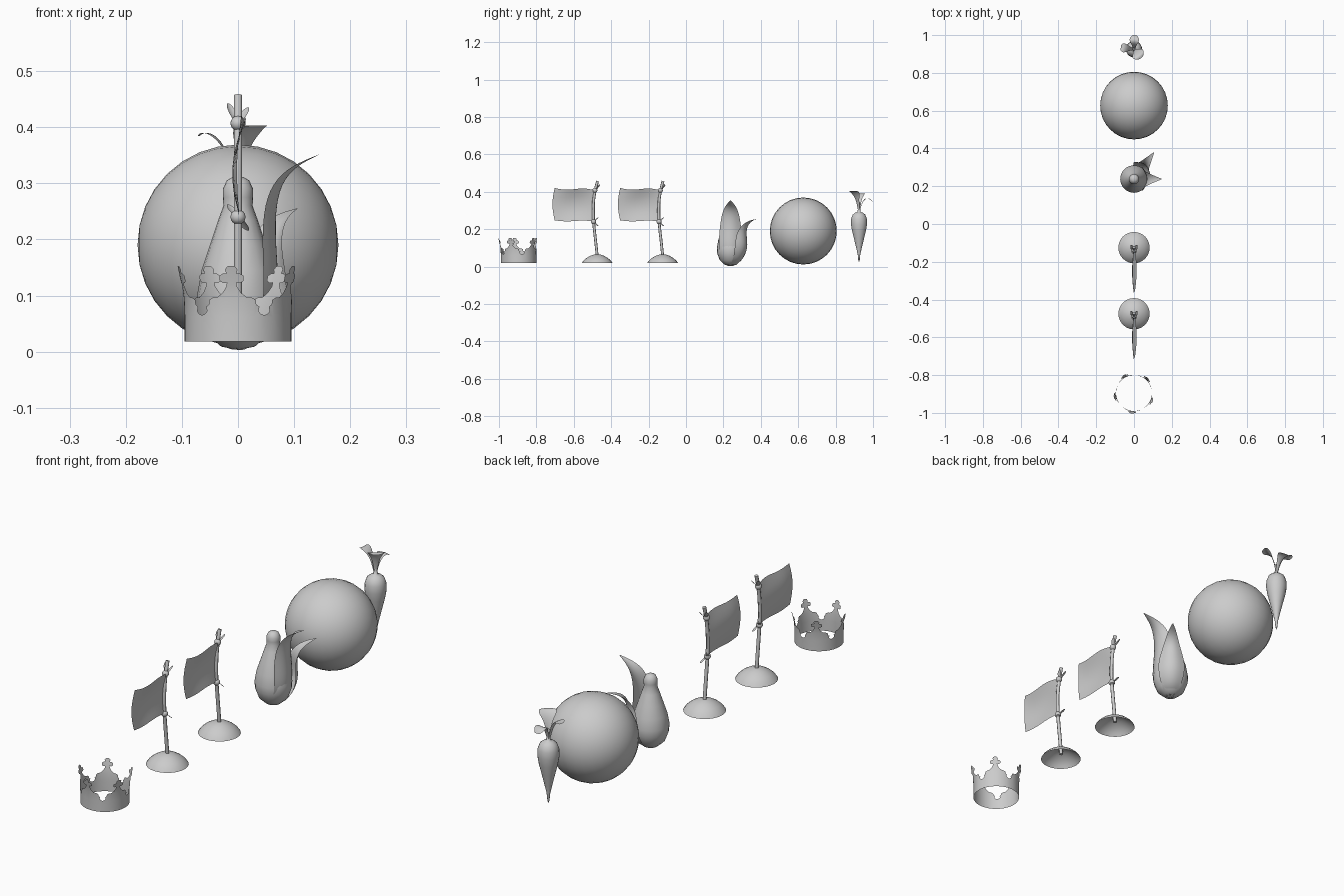
import bpy, bmesh
from math import sin, cos, pi, radians
from mathutils import Matrix

if "Cube" in bpy.data.objects:
    bpy.data.objects.remove(bpy.data.objects["Cube"])


def add_mesh(name, bm, sub=0):
    """Turn a bmesh into a smooth-shaded object."""
    me = bpy.data.meshes.new(name)
    for f in bm.faces:
        f.smooth = True
    bm.to_mesh(me)
    bm.free()
    ob = bpy.data.objects.new(name, me)
    bpy.context.collection.objects.link(ob)
    if sub:
        m = ob.modifiers.new("smooth", 'SUBSURF')
        m.levels = m.render_levels = sub
    return ob


def grid(name, rows, sub=0):
    """Skin a surface over rows of points."""
    bm = bmesh.new()
    vs = [[bm.verts.new(p) for p in r] for r in rows]
    for a, b in zip(vs, vs[1:]):
        for i in range(len(a) - 1):
            bm.faces.new((a[i], a[i + 1], b[i + 1], b[i]))
    return add_mesh(name, bm, sub)


def lathe(name, x, y, profile, n=24):
    """Revolve (radius, z) points round a vertical axis."""
    rows = [[(x + r * cos(2 * pi * i / n), y + r * sin(2 * pi * i / n), z)
             for i in range(n + 1)] for r, z in profile]
    ob = grid(name, rows)
    bm = bmesh.new()
    bm.from_mesh(ob.data)
    bmesh.ops.remove_doubles(bm, verts=bm.verts, dist=1e-5)
    bm.to_mesh(ob.data)
    bm.free()
    return ob


def leaf(name, x, y, az, path, widths, cup=0.3):
    """Cupped leaf following (radius, z) points in the direction az."""
    a = radians(az)
    rows = []
    for (r, z), w in zip(path, widths):
        row = []
        for u in (-1, -0.5, 0, 0.5, 1):
            q, t = r - cup * w * u * u, w * u
            row.append((x + q * cos(a) - t * sin(a), y + q * sin(a) + t * cos(a), z))
        rows.append(row)
    return grid(name, rows, 2)


def ball(name, loc, r, nu=12, nv=8):
    bm = bmesh.new()
    bmesh.ops.create_uvsphere(bm, u_segments=nu, v_segments=nv, radius=r,
                              matrix=Matrix.Translation(loc) @ Matrix.Rotation(pi / 2, 4, 'Y'))
    return add_mesh(name, bm)


# Crown: one unrolled point, sliced, then wrapped into a ring of five
HALF = [(0, .153), (.006, .152), (.010, .146), (.008, .139), (.014, .139), (.020, .135),
        (.020, .126), (.014, .122), (.008, .123), (.009, .116), (.016, .105), (.026, .097),
        (.036, .096), (.043, .092), (.044, .084), (.050, .080), (.048, .072), (.053, .067)]
R, CY = .095, -.895
seg = 2 * pi * R / 5
bm = bmesh.new()
for k in range(5):
    part = bmesh.new()
    right = HALF + [(seg / 2, .065), (seg / 2, .018)]
    left = [(-u, z) for u, z in right[:0:-1]]
    part.faces.new([part.verts.new((u, 0, z)) for u, z in right + left])
    for i in range(-5, 6):
        geom = part.verts[:] + part.edges[:] + part.faces[:]
        bmesh.ops.bisect_plane(part, geom=geom, plane_co=(i * seg / 12, 0, 0), plane_no=(1, 0, 0))
    for z in (.062, .095, .12):
        geom = part.verts[:] + part.edges[:] + part.faces[:]
        bmesh.ops.bisect_plane(part, geom=geom, plane_co=(0, 0, z), plane_no=(0, 0, 1))
    bmesh.ops.triangulate(part, faces=part.faces[:])
    for v in part.verts:
        a = radians(-96.5 + 72 * k) + v.co.x / R
        r = R + .013 * (max(0, v.co.z - .08) / .07) ** 1.5
        v.co = (r * cos(a), CY + r * sin(a), v.co.z)
    tmp = bpy.data.meshes.new("tmp")
    part.to_mesh(tmp)
    part.free()
    bm.from_mesh(tmp)
    bpy.data.meshes.remove(tmp)
bmesh.ops.remove_doubles(bm, verts=bm.verts, dist=1e-5)
add_mesh("crown", bm)


# Flags: mound, bent pole, rippled cloth and two tied knots
def flag(tag, y):
    lathe("mound_" + tag, 0, y, [(.083, .018), (.074, .031), (.058, .045), (.038, .057),
                                 (.018, .064), (0, .066)])
    cu = bpy.data.curves.new("pole_" + tag, 'CURVE')
    cu.dimensions = '3D'
    cu.bevel_depth, cu.bevel_resolution, cu.use_fill_caps = .0075, 2, True
    pts = [(.002, .04), (-.006, .12), (-.018, .22), (-.023, .31), (-.014, .40), (.002, .457)]
    sp = cu.splines.new('NURBS')
    sp.points.add(len(pts) - 1)
    for p, (dy, z) in zip(sp.points, pts):
        p.co = (0, y + dy, z, 1)
    sp.use_endpoint_u, sp.order_u, sp.resolution_u = True, 3, 4
    bpy.context.collection.objects.link(bpy.data.objects.new("pole_" + tag, cu))
    rows = []
    for j in range(9):
        v = j / 8
        row = []
        for i in range(11):
            u = i / 10
            x = (.012 * v - .018 * sin(pi * v)) * sin(pi * min(1, u * .8 + .1)) + .002
            dy = -.012 - .215 * u - .012 * u * sin(pi * v)
            z = .24 + .168 * v + (.012 * u + .006 * sin(2 * pi * u)) * (1 if v > .5 else .6)
            row.append((x, y + dy, z))
        rows.append(row)
    grid("cloth_" + tag, rows)
    for nm, z, dy, ups in (("top", .407, -.012, (.035, .028)), ("low", .24, -.019, (.022, -.024))):
        ball(f"knot_{nm}_{tag}", (0, y + dy, z), .0135)
        for az, up in zip((125, 55), ups):
            leaf(f"knot_tail_{nm}_{az}_{tag}", 0, y + dy, az,
                 [(.004, z), (.016, z + up * .4), (.026, z + up * .8), (.031, z + up)],
                 [.003, .007, .008, .003])


flag("a", -.475)
flag("b", -.125)

# Corn: rounded cob with a knob, wrapped in husk leaves
HY = .238
lathe("cob", 0, HY, [(0, .003), (.03, .009), (.057, .033), (.071, .07), (.073, .10), (.065, .145),
                     (.05, .19), (.035, .235), (.026, .26), (.027, .275), (.027, .29),
                     (.02, .305), (.01, .311), (0, .312)], 20)
leaf("husk_tall", 0, HY, 0,
     [(.005, .004), (.05, .025), (.078, .09), (.07, .18), (.068, .25), (.078, .30), (.105, .332),
      (.147, .352)], [.015, .045, .065, .06, .052, .04, .022, .002], .45)
SHORT = [(.005, .004), (.06, .022), (.095, .08), (.096, .13), (.082, .185), (.09, .225),
         (.108, .245), (.13, .255)]
for az, s in ((53, 1.35), (95, .98), (150, .62), (-60, .9), (-95, .97), (-150, .62)):
    path = [(r * (1 + (s - 1) * (z / .255) ** 3 if s > 1 else max(r * s, min(r, .074))),
             z * (.8 if s < .7 else 1)) for r, z in SHORT]
    leaf(f"husk_{az}", 0, HY, az, path, [.015, .038, .055, .055, .04, .026, .016, .002], .5)

# Large round ball
ball("round_fruit", (0, .627, .19), .179, 32, 16)

# Carrot: tapered root, stem and three crinkled leaves
KY = .925
lathe("carrot_root", 0, KY, [(0, .022), (.004, .035), (.007, .065), (.015, .10), (.027, .15),
                             (.037, .19), (.043, .225), (.042, .255), (.034, .277), (.019, .289),
                             (.008, .292), (.006, .31), (.006, .335), (0, .34)], 20)
leaf("carrot_leaf_left", 0, KY, 172,
     [(.003, .29), (.012, .335), (.025, .368), (.042, .387), (.060, .392), (.070, .384)],
     [.004, .008, .013, .024, .024, .012], -.15)
leaf("carrot_leaf_right", 0, KY, -50,
     [(.003, .29), (.008, .335), (.018, .37), (.030, .392), (.046, .406), (.060, .400)],
     [.004, .010, .018, .034, .036, .020], .2)
leaf("carrot_leaf_back", 0, KY, 88,
     [(.003, .29), (.012, .33), (.028, .357), (.045, .367), (.062, .362), (.075, .347)],
     [.004, .008, .014, .024, .026, .014], .2)
